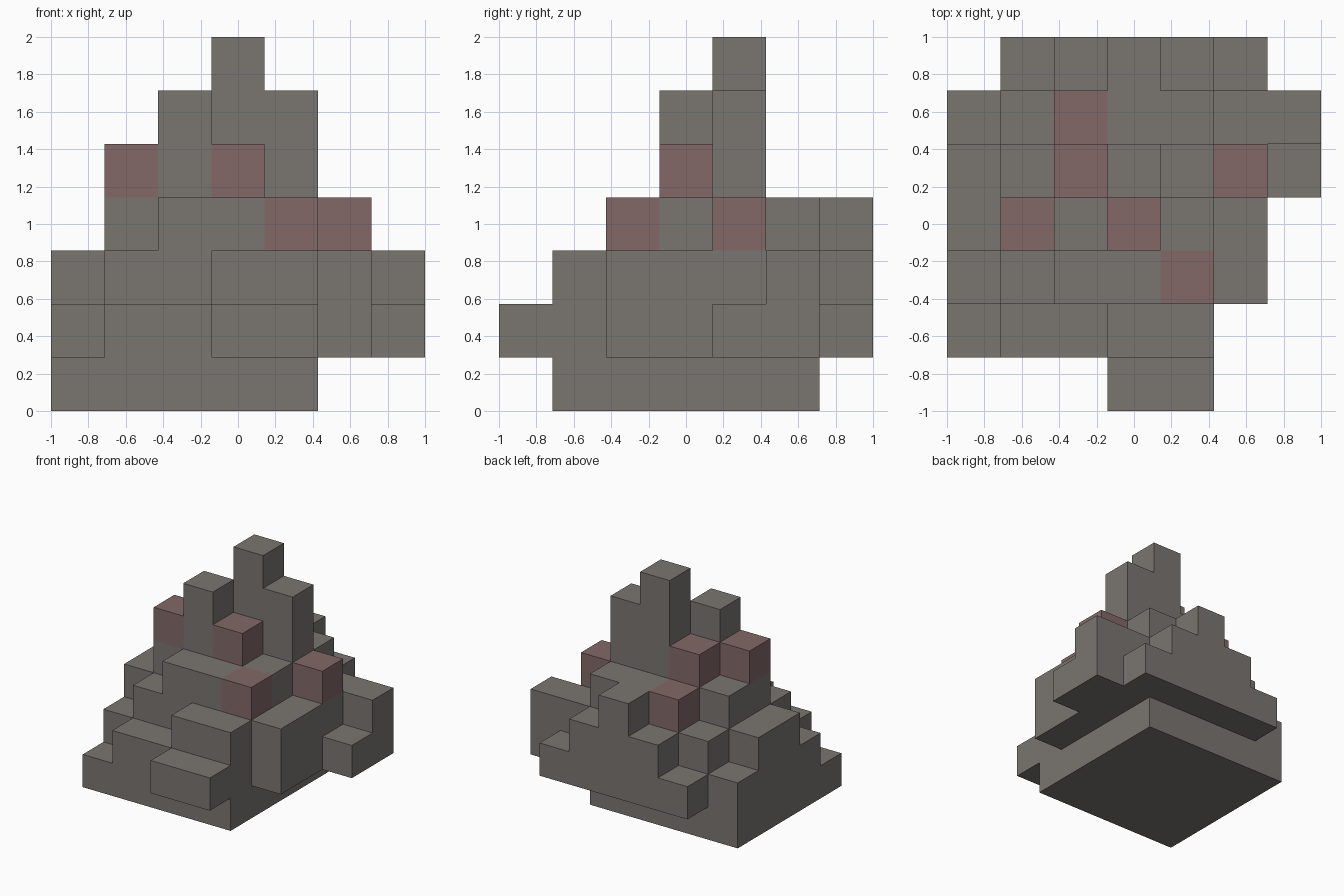
import bpy
import bmesh
from mathutils import Vector

if "Cube" in bpy.data.objects:
    bpy.data.objects.remove(bpy.data.objects["Cube"], do_unlink=True)

N = 7
CELL = 2 / N

# Column heights in blocks: one string per row, front to back, left to right in x
HEIGHTS = ["0002200",
           "1223300",
           "2344430",
           "3565430",
           "3457642",
           "2344433",
           "0234320"]
# Columns whose top block is reddish
RED_TOPS = [(4, 2), (1, 3), (3, 3), (2, 4), (5, 4), (2, 5)]


def make_material(name, rgb):
    mat = bpy.data.materials.new(name)
    mat.use_nodes = True
    colour = (*rgb, 1)
    mat.diffuse_color = colour
    bsdf = next(n for n in mat.node_tree.nodes if n.type == "BSDF_PRINCIPLED")
    bsdf.inputs["Base Color"].default_value = colour
    return mat


stone = make_material("warm grey stone", (0.195, 0.181, 0.165))
red_stone = make_material("dull red stone", (0.223, 0.141, 0.136))


def height(x, y):
    return int(HEIGHTS[y][x])


def on_base(x, y):
    return x < N - 2 and 0 < y < N - 1


def build(name, cells, mat):
    """Mesh the outer faces of a group of blocks."""
    bm = bmesh.new()
    for cell in cells:
        centre = Vector(cell) + Vector((0.5, 0.5, 0.5))
        for axis in range(3):
            for side in (-1, 1):
                normal = Vector((0, 0, 0))
                normal[axis] = side
                neighbour = tuple(int(c + n) for c, n in zip(cell, normal))
                if neighbour in filled:
                    continue
                u = Vector((0, 0, 0))
                u[(axis + 1) % 3] = 0.5
                v = normal.cross(u)
                mid = centre + normal / 2
                corners = (mid - u - v, mid + u - v, mid + u + v, mid - u + v)
                bm.faces.new([bm.verts.new(p) for p in corners])
    bmesh.ops.remove_doubles(bm, verts=bm.verts[:], dist=0.001)
    # Grid units to model units, centred on the ground
    bmesh.ops.translate(bm, verts=bm.verts[:], vec=(-N / 2, -N / 2, 0))
    bmesh.ops.scale(bm, verts=bm.verts[:], vec=(CELL, CELL, CELL))
    mesh = bpy.data.meshes.new(name)
    bm.to_mesh(mesh)
    bm.free()
    mesh.materials.append(mat)
    obj = bpy.data.objects.new(name, mesh)
    bpy.context.collection.objects.link(obj)


# The square base carries every block; the outer columns overhang it
filled = {(x, y, z) for y in range(N) for x in range(N)
          for z in range(0 if on_base(x, y) else 1, height(x, y))}
red = {(x, y, height(x, y) - 1) for x, y in RED_TOPS}
base = {c for c in filled if c[2] == 0}

build("base_slab", sorted(base), stone)
build("stepped_rock", sorted(filled - base - red), stone)
build("red_blocks", sorted(red), red_stone)
